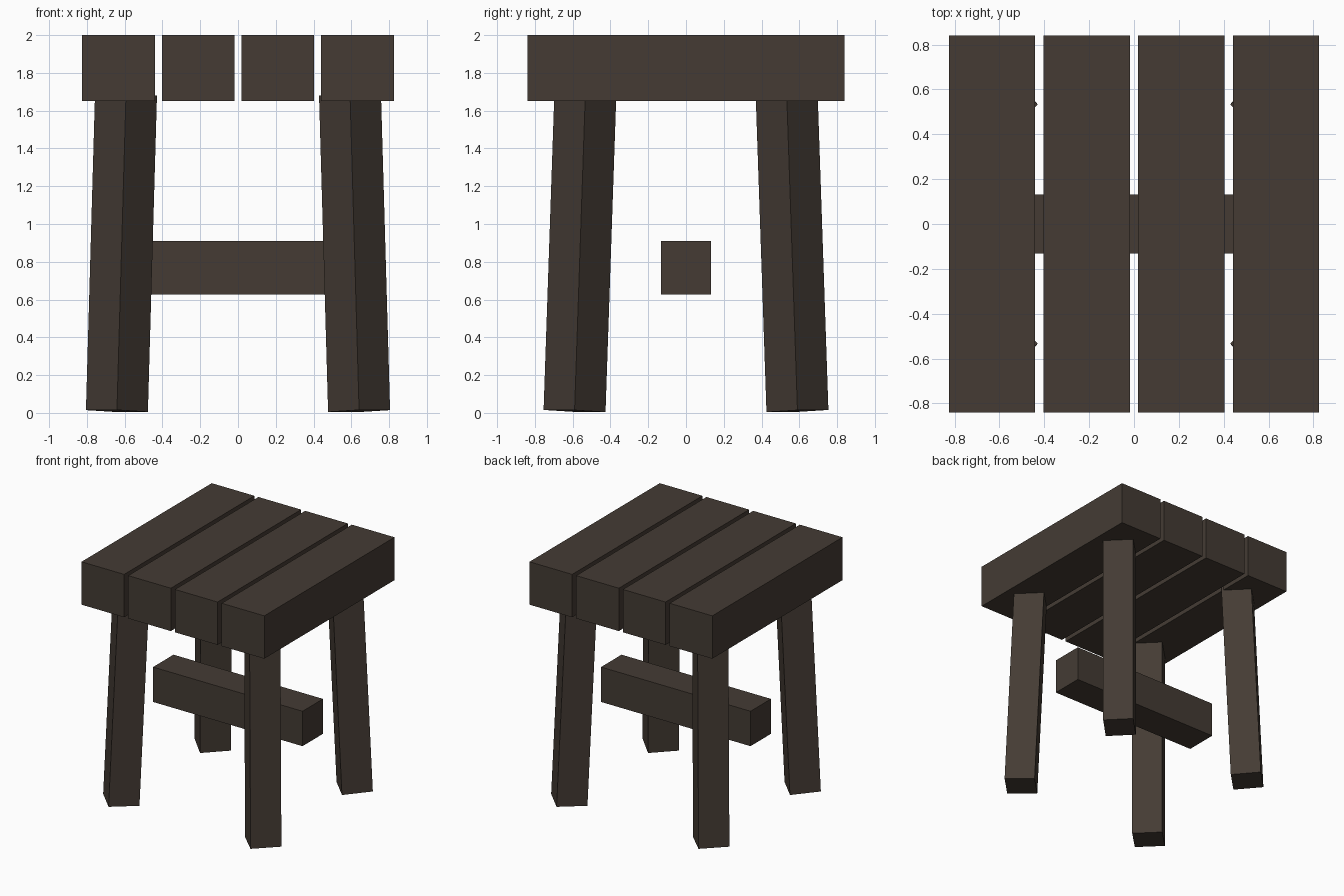
import bpy
import bmesh
from mathutils import Matrix, Vector

if "Cube" in bpy.data.objects:
    bpy.data.objects.remove(bpy.data.objects["Cube"])

wood = bpy.data.materials.new("dark brown wood")
wood.diffuse_color = (0.058, 0.044, 0.034, 1.0)
wood.use_nodes = True
wood.node_tree.nodes["Principled BSDF"].inputs["Base Color"].default_value = wood.diffuse_color


def box(name, size, matrix):
    """Box of the given size, placed by a matrix."""
    mesh = bpy.data.meshes.new(name)
    bm = bmesh.new()
    bmesh.ops.create_cube(bm, size=1.0)
    bmesh.ops.scale(bm, vec=size, verts=bm.verts)
    bm.transform(matrix)
    bm.to_mesh(mesh)
    bm.free()
    mesh.materials.append(wood)
    obj = bpy.data.objects.new(name, mesh)
    bpy.context.collection.objects.link(obj)
    return obj


# Seat: four thick planks running front to back
for i in range(4):
    x = -0.633 + i * 0.422
    box(f"seat_plank_{i + 1}", (0.385, 1.68, 0.35),
        Matrix.Translation((x, 0, 1.825)))

# Legs: square posts turned 45 degrees and splayed outwards
side = 0.232
for sx, xname in ((-1, "left"), (1, "right")):
    for sy, yname in ((-1, "front"), (1, "back")):
        foot = Vector((sx * 0.641, sy * 0.59, 0.01))
        top = Vector((sx * 0.593, sy * 0.533, 1.685))
        axis = top - foot
        tilt = Vector((0, 0, 1)).rotation_difference(axis).to_matrix().to_4x4()
        turn = Matrix.Rotation(0.7853982, 4, 'Z')
        box(f"{yname}_{xname}_leg", (side, side, axis.length),
            Matrix.Translation((foot + top) / 2) @ tilt @ turn)

# Stretcher bar between the left and right legs
box("stretcher_bar", (1.35, 0.264, 0.285), Matrix.Translation((0, 0, 0.768)))
